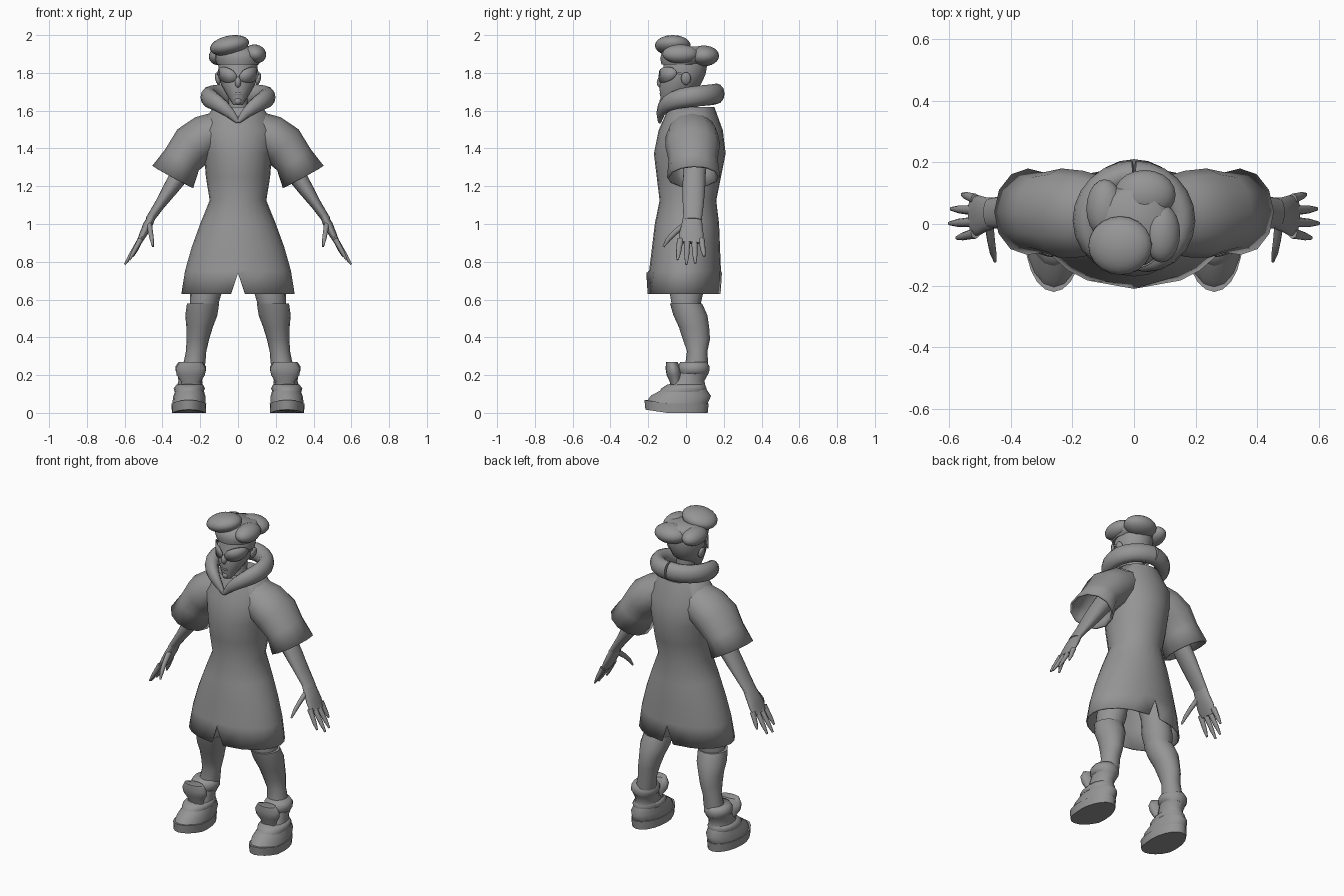
import bpy
import bmesh
import math
from mathutils import Vector, Matrix

default_cube = bpy.data.objects.get("Cube")
if default_cube:
    bpy.data.objects.remove(default_cube, do_unlink=True)

colour = (.3, .3, .3, 1)
grey = bpy.data.materials.new("plain grey")
grey.use_nodes = True
grey.diffuse_color = colour
grey.node_tree.nodes["Principled BSDF"].inputs["Base Color"].default_value = colour


def finish(name, bm, mirror=False, thickness=0):
    """Turn the bmesh into a smooth shaded object, optionally mirrored in x or given thickness."""
    bmesh.ops.recalc_face_normals(bm, faces=bm.faces)
    mesh = bpy.data.meshes.new(name)
    bm.to_mesh(mesh)
    bm.free()
    mesh.materials.append(grey)
    part = bpy.data.objects.new(name, mesh)
    bpy.context.collection.objects.link(part)
    bpy.ops.object.select_all(action='DESELECT')
    part.select_set(True)
    bpy.context.view_layer.objects.active = part
    bpy.ops.object.shade_smooth_by_angle(angle=math.radians(60))
    if mirror:
        part.modifiers.new("mirror", 'MIRROR')
    if thickness:
        part.modifiers.new("thickness", 'SOLIDIFY').thickness = thickness


def line(start, end, widths, depths, bow=(0, 0, 0)):
    """Evenly spaced rings from start to end, pushed sideways by bow in the middle."""
    rings = []
    for i, (width, depth) in enumerate(zip(widths, depths)):
        t = i / (len(widths) - 1)
        centre = Vector(start).lerp(Vector(end), t) + Vector(bow) * math.sin(math.pi * t)
        rings.append((centre, width, depth))
    return rings


def loft(rings, across=None, sides=16, caps=(True, True)):
    """Skin the rings: level ones, or square to their path when a depth direction is given."""
    bm = bmesh.new()
    loops = []
    for i, (centre, width, depth) in enumerate(rings):
        u, v = Vector((1, 0, 0)), Vector((0, 1, 0))
        if across:
            before = rings[max(i - 1, 0)][0]
            after = rings[min(i + 1, len(rings) - 1)][0]
            along = (after - before).normalized()
            v = Vector(across)
            v = (v - along * v.dot(along)).normalized()
            u = v.cross(along)
        angles = [math.tau * k / sides for k in range(sides)]
        loops.append([bm.verts.new(centre + u * width * math.cos(a) + v * depth * math.sin(a))
                      for a in angles])
    for low, high in zip(loops, loops[1:]):
        for k in range(sides):
            bm.faces.new((low[k - 1], low[k], high[k], high[k - 1]))
    for wanted, loop in zip(caps, (loops[0], loops[-1])):
        if wanted:
            bm.faces.new(loop)
    return bm


def blob(name, centre, size, lean=0, mirror=False):
    """Squashed ball, leaning about the y axis."""
    bm = bmesh.new()
    bmesh.ops.create_uvsphere(bm, u_segments=20, v_segments=12, radius=1)
    bm.transform(Matrix.Translation(centre) @ Matrix.Rotation(lean, 4, 'Y') @ Matrix.Diagonal((*size, 1)))
    finish(name, bm, mirror)


SIDEWAYS = (0, 1, 0)
UPWARD = (0, 0, 1)

# Robe, open at the hem, with a slit at the front and the back
robe_sides = 24
robe = loft(line((0, -.01, .63), (0, .03, 1.62),
                 (.3, .28, .245, .2, .15, .17, .18, .21, .13),
                 (.2, .19, .18, .17, .15, .17, .19, .17, .12)), sides=robe_sides, caps=(False, True))
robe.verts.ensure_lookup_table()
for middle in (robe_sides // 4, robe_sides * 3 // 4):
    robe.verts[middle].co.z += .11
    for neighbour in (middle - 1, middle + 1):
        robe.verts[neighbour].co.x /= 2
finish("robe", robe, thickness=.008)

# Flared sleeves
sleeve = line((.09, .03, 1.5), (.345, .04, 1.25), (.1, .115, .12, .105, .123),
              (.12, .14, .145, .13, .14), bow=(.02, 0, .04))
finish("sleeve", loft(sleeve, SIDEWAYS, sides=12, caps=(True, False)), mirror=True, thickness=.012)

# Puffy collar: a roll around the neck that drops and narrows towards the front
collar = []
collar_steps = 12
for i in range(collar_steps + 1):
    t = i / collar_steps
    angle = math.pi * (.5 - t)
    taper = 1 - .8 * t ** 5
    centre = Vector((.155 * math.cos(angle), .01 + .15 * math.sin(angle), 1.69 - .03 * t - .12 * t ** 5))
    collar.append((centre, .045 * taper, .055 * taper))
finish("collar", loft(collar, UPWARD, sides=12), mirror=True)

# Neck and head
finish("neck", loft(line((0, .01, 1.54), (0, 0, 1.74), (.07, .05, .05), (.07, .05, .06))))
finish("head", loft(line((0, -.1, 1.63), (0, 0, 1.9), (.025, .06, .09, .1, .105, .09),
                         (.03, .075, .11, .115, .115, .1), bow=(0, .03, 0))))
blob("nose", (0, -.13, 1.75), (.017, .025, .03))
blob("lips", (0, -.12, 1.69), (.03, .02, .01))
blob("chin_beard", (0, -.12, 1.65), (.02, .02, .02))
blob("ear", (.107, 0, 1.77), (.014, .026, .034), lean=.2, mirror=True)

# Glasses: each lens is a rounded strip wrapped around the face
lens = bmesh.new()
columns = []
lens_steps = 8
for i in range(lens_steps + 1):
    t = i / lens_steps
    angle = .08 + 1.2 * t
    half = .01 + .03 * math.sin(math.pi * t) ** .5
    x, y = .112 * math.sin(angle), -.015 - .13 * math.cos(angle)
    middle = 1.78 + .02 * t
    columns.append([lens.verts.new((x, y, middle + side * half)) for side in (-1, 1)])
for left, right in zip(columns, columns[1:]):
    lens.faces.new((*left, *reversed(right)))
finish("lens", lens, mirror=True, thickness=.006)
finish("glasses_arm", loft(line((.107, -.05, 1.8), (.11, .01, 1.79), (.004, .004), (.006, .006)),
                           UPWARD, sides=6), mirror=True)

# Cap made of soft rolls on a band
finish("cap_band", loft(line((0, -.015, 1.845), (0, .01, 1.94), (.11, .125, .125, .09),
                             (.115, .13, .13, .1))))
blob("cap_front_roll", (-.045, -.07, 1.945), (.105, .095, .052), lean=-.2)
blob("cap_left_roll", (.09, -.03, 1.9), (.06, .095, .05), lean=.2)
blob("cap_right_roll", (-.095, .05, 1.89), (.06, .095, .05), lean=-.2)
blob("cap_back_roll", (.035, .095, 1.89), (.1, .08, .055))

# Arms and hands
finish("arm", loft(line((.2, .05, 1.42), (.47, .035, 1.02), (.06, .055, .05, .04, .028, .022),
                        (.065, .065, .06, .06, .055, .048)), SIDEWAYS), mirror=True)
finish("palm", loft(line((.455, .035, 1.04), (.525, .025, .9), (.02, .025, .02, .014),
                         (.05, .055, .065, .062)), SIDEWAYS), mirror=True)
digit_widths = (.015, .013, .011, .005)
digit_depths = (.018, .015, .013, .006)
for k, name in enumerate(("index_finger", "middle_finger", "ring_finger", "little_finger")):
    short = .015 * (k - 1.3) ** 2
    base = (.515, .037 * k - .03, .92)
    tip = (.6 - short, .047 * k - .045, .785 + short)
    finish(name, loft(line(base, tip, digit_widths, digit_depths), SIDEWAYS, sides=8), mirror=True)
finish("thumb", loft(line((.47, 0, 1), (.45, -.12, .88), digit_widths, digit_depths, bow=(0, -.015, 0)),
                     SIDEWAYS, sides=8), mirror=True)

# Legs in bunched trousers
finish("thigh", loft(line((.12, .01, .95), (.185, 0, .54), (.09, .09, .08, .085, .07),
                          (.1, .1, .085, .09, .07))), mirror=True)
finish("shin", loft(line((.185, 0, .58), (.24, .05, .2), (.085, .085, .07, .06, .054, .058, .05),
                         (.085, .09, .08, .072, .054, .06, .055), bow=(0, .03, 0))), mirror=True)

# Chunky boots; the sole curls up at the toe
sole = loft(line((.26, -.05, 0), (.26, -.05, .05), (.09, .092), (.165, .17)), sides=20)
for vert in sole.verts:
    vert.co.z += .15 * max(0, -.1 - vert.co.y)
finish("sole", sole, mirror=True)
finish("boot", loft(line((.26, -.05, .05), (.25, .04, .21), (.088, .085, .07, .063, .07),
                         (.165, .16, .11, .08, .08))), mirror=True)
finish("boot_strap", loft(line((.26, -.02, .11), (.255, 0, .15), (.075, .083, .07),
                               (.12, .12, .1))), mirror=True)
finish("boot_cuff", loft(line((.25, .04, .2), (.25, .04, .27), (.065, .08, .08, .065),
                              (.075, .084, .084, .07))), mirror=True)
finish("boot_tongue", loft(line((.25, -.05, .13), (.25, -.075, .27), (.055, .05, .075, .08, .06),
                                (.03, .03, .04, .04, .03))), mirror=True)
